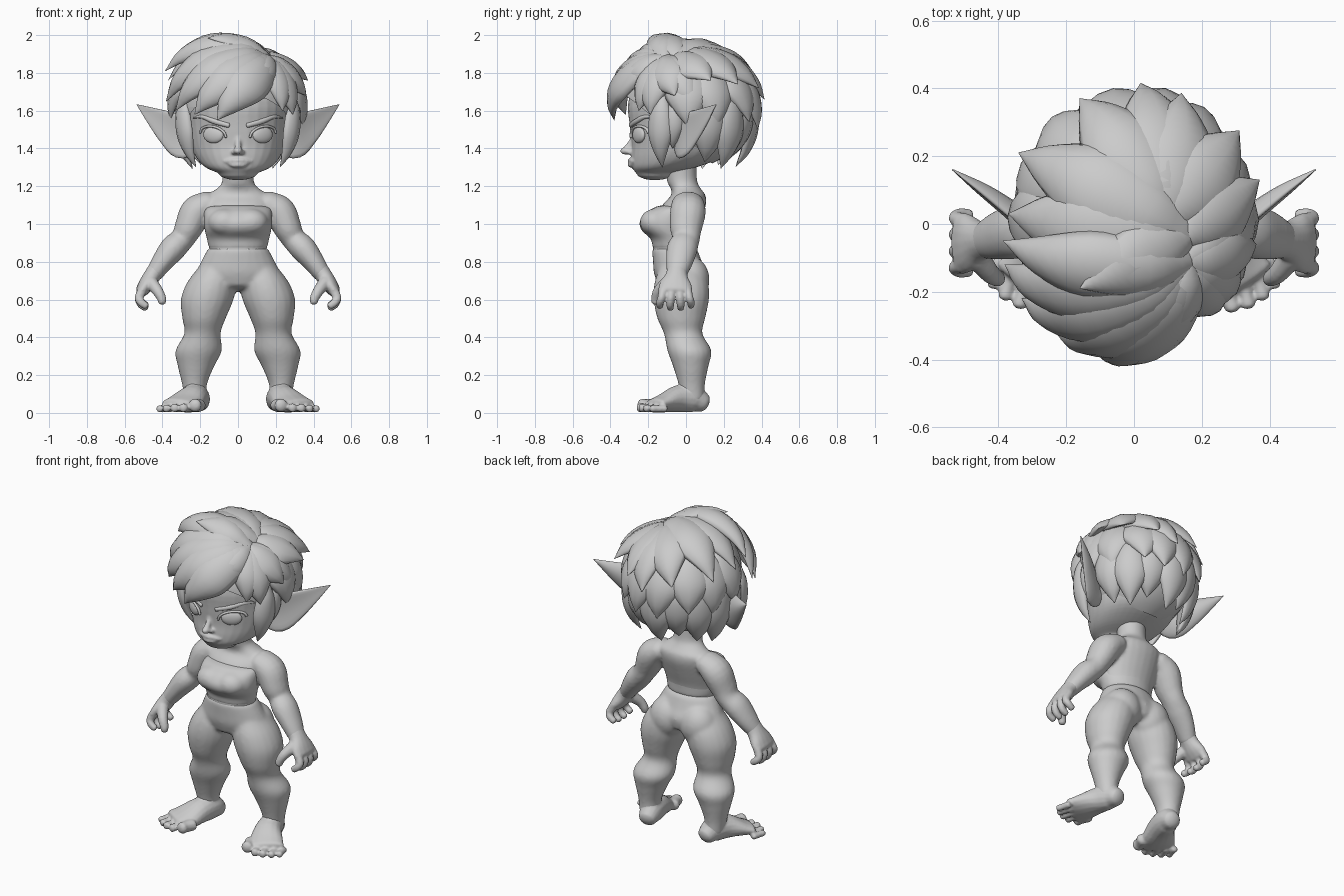
import bpy, bmesh, math, random
from mathutils import Vector, Matrix

random.seed(4)
X, Y, Z = Vector((1, 0, 0)), Vector((0, 1, 0)), Vector((0, 0, 1))


def loft(bm, pts, side, axis=None, n=16, sub=4, bend=0.0, cap=0.6, mirror=False):
    """Smooth tube through (x, y, z, half_width, half_depth) stations with rounded ends."""
    P = [Vector(p) for p in pts]
    E = [2 * P[0] - P[1]] + P + [2 * P[-1] - P[-2]]
    S = []
    for i in range(1, len(E) - 2):
        p0, p1, p2, p3 = E[i - 1:i + 3]
        for k in range(sub):
            t = k / sub
            S.append(0.5 * (2 * p1 + (p2 - p0) * t + (2 * p0 - 5 * p1 + 4 * p2 - p3) * t * t
                            + (3 * p1 - p0 - 3 * p2 + p3) * t ** 3))
    S.append(P[-1])
    C = [Vector(s[:3]) for s in S]
    rings = []
    for i, s in enumerate(S):
        t = axis or (C[min(i + 1, len(C) - 1)] - C[max(i - 1, 0)]).normalized()
        u = side(C[i], t) if callable(side) else side
        u = (u - t * u.dot(t)).normalized()
        rings.append((C[i], t, u, max(s[3], .001), max(s[4], .001)))

    def ends(r, sign):
        c, t, u, a, b = r
        return [(c + t * sign * min(a, b) * cap * math.sin(math.radians(d)), t, u,
                 a * math.cos(math.radians(d)), b * math.cos(math.radians(d))) for d in (30, 58, 80)]
    rings = ends(rings[0], -1)[::-1] + rings + ends(rings[-1], 1)
    for sx in ((1, -1) if mirror else (1,)):
        V = []
        for c, t, u, a, b in rings:
            v = t.cross(u)
            row = []
            for k in range(n):
                q = 2 * math.pi * k / n
                p = c + u * a * math.cos(q) + v * (b * math.sin(q) + bend * a * math.cos(q) ** 2)
                row.append(bm.verts.new((p.x * sx, p.y, p.z)))
            V.append(row)
        for r0, r1 in zip(V, V[1:]):
            for k in range(n):
                bm.faces.new((r0[k], r0[(k + 1) % n], r1[(k + 1) % n], r1[k]))
        bm.faces.new(V[0])
        bm.faces.new(V[-1])


def ball(bm, loc, size, rot=0.0, mirror=False):
    for sx in ((1, -1) if mirror else (1,)):
        m = (Matrix.Translation((loc[0] * sx, loc[1], loc[2])) @ Matrix.Rotation(rot * sx, 4, 'Z')
             @ Matrix.Diagonal((*size, 1)))
        bmesh.ops.create_uvsphere(bm, u_segments=24, v_segments=16, radius=1, matrix=m)


def finish(bm, name, voxel=0, smooth=3):
    bmesh.ops.recalc_face_normals(bm, faces=bm.faces)
    me = bpy.data.meshes.new(name)
    bm.to_mesh(me)
    bm.free()
    me.shade_smooth()
    ob = bpy.data.objects.new(name, me)
    bpy.context.collection.objects.link(ob)
    if voxel:  # fuse the overlapping volumes into one skin
        r = ob.modifiers.new("fuse", 'REMESH')
        r.mode, r.voxel_size, r.use_smooth_shade = 'VOXEL', voxel, True
        s = ob.modifiers.new("soften", 'SMOOTH')
        s.factor, s.iterations = 0.5, smooth
    return ob


# Torso with neck and arms
bm = bmesh.new()
loft(bm, [(0, -.05, .80, .15, .10), (0, -.065, .86, .152, .11), (0, -.06, .93, .163, .11),
          (0, -.04, 1.02, .178, .12), (0, -.01, 1.10, .182, .115), (0, .012, 1.15, .17, .092),
          (0, 0, 1.185, .115, .08), (0, -.02, 1.225, .084, .08), (0, -.03, 1.32, .085, .085)],
     X, axis=Z, n=24, cap=.3)
loft(bm, [(.15, .01, 1.115, .085, .065), (.22, .01, 1.065, .095, .085), (.262, 0, .98, .086, .075),
          (.295, 0, .92, .073, .064), (.345, -.02, .87, .082, .07), (.40, -.035, .80, .072, .058),
          (.445, -.05, .735, .054, .046)], Y, mirror=True)
finish(bm, "torso_and_arms", .01, 6)

# Strapless top
bm = bmesh.new()
loft(bm, [(0, -.065, .87, .155, .113), (0, -.068, .92, .166, .118), (0, -.09, .965, .177, .145),
          (0, -.095, 1.01, .182, .153), (0, -.075, 1.06, .181, .14), (0, -.055, 1.085, .175, .118)],
     X, axis=Z, n=24, cap=.15)
ball(bm, (.07, -.16, 1.01), (.09, .085, .072), mirror=True)
finish(bm, "strapless_top", .01, 14)

# Hands
bm = bmesh.new()
loft(bm, [(.43, -.046, .76, .054, .047), (.455, -.05, .725, .06, .045), (.485, -.055, .68, .085, .042),
          (.51, -.057, .645, .092, .034)], Y, mirror=True)
for y0, y1, dz in ((-.12, -.138, .01), (-.077, -.083, 0), (-.035, -.028, 0), (.008, .026, .012)):
    loft(bm, [(.505, y0, .65, .024, .026), (.524, (y0 + y1) / 2, .61, .022, .024),
              (.513, y1, .575 + dz, .021, .022), (.487, y1, .556 + dz, .019, .02)], Y, n=10, mirror=True)
loft(bm, [(.46, -.10, .69, .036, .036), (.425, -.145, .645, .03, .03), (.404, -.16, .605, .025, .025),
          (.402, -.163, .585, .021, .021)], Y, n=10, mirror=True)
finish(bm, "hands", .007, 3)

# Hips and legs
bm = bmesh.new()
loft(bm, [(0, -.025, .68, .2, .125), (0, -.03, .74, .22, .14), (0, -.045, .80, .196, .13),
          (0, -.06, .865, .162, .12)], X, axis=Z, n=24, cap=.25)
ball(bm, (.105, .02, .705), (.115, .105, .125), mirror=True)
loft(bm, [(.225, .035, .07, .06, .065), (.23, .03, .15, .066, .07), (.222, .025, .25, .098, .095),
          (.208, .018, .33, .123, .117), (.188, -.015, .42, .096, .102), (.18, -.025, .5, .115, .127),
          (.163, -.025, .6, .14, .147), (.14, -.025, .69, .13, .142), (.12, -.03, .77, .09, .11)],
     X, axis=Z, n=20, cap=.4, mirror=True)
finish(bm, "hips_and_legs", .01, 10)

# Feet and toes
bm = bmesh.new()
loft(bm, [(.228, .033, .06, .055, .06), (.23, .03, .17, .064, .068)], X, axis=Z, mirror=True)
loft(bm, [(.205, .09, .055, .055, .053), (.215, .04, .075, .068, .073), (.24, -.04, .075, .08, .072),
          (.28, -.12, .052, .1, .05), (.31, -.17, .04, .108, .036)], X, mirror=True)
for x, y, r in ((.228, -.235, .04), (.29, -.247, .027), (.337, -.237, .026), (.38, -.213, .024), (.415, -.18, .022)):
    loft(bm, [(x - .02, y + .07, r, r, r * .9), (x - .006, y + .025, r, r * .8, r * .85), (x, y, r, r * .9, r * .9)],
         X, n=10, mirror=True)
finish(bm, "feet", .0075, 3)

# Head with nose and lips
bm = bmesh.new()
loft(bm, [(0, -.165, 1.27, .105, .10), (0, -.115, 1.3, .172, .17), (0, -.055, 1.35, .22, .235),
          (0, -.02, 1.42, .25, .268), (0, 0, 1.52, .268, .298), (0, .01, 1.65, .28, .315),
          (0, .01, 1.78, .23, .25), (0, .01, 1.86, .1, .12)], X, axis=Z, n=32, cap=.38)
ball(bm, (0, -.316, 1.387), (.024, .033, .02))
ball(bm, (.02, -.293, 1.38), (.017, .022, .014), mirror=True)
loft(bm, [(0, -.272, 1.49, .018, .016), (0, -.284, 1.44, .016, .018), (0, -.312, 1.395, .019, .022)], X, n=10)
for z, r, w in ((1.336, .013, .07), (1.313, .014, .06)):
    loft(bm, [(-w, -.278, 1.33, .005, .006), (-w / 2, -.29, z, r * .8, r * .8), (0, -.296, z, r, r),
              (w / 2, -.29, z, r * .8, r * .8), (w, -.278, 1.33, .005, .006)], Z, n=10)
finish(bm, "head", .0075, 3)


def face_y(x, rx=.262, ry=.288):
    return -.008 - ry * math.sqrt(max(0, 1 - (x / rx) ** 2))


# Eyes, lash lines and brows
bm = bmesh.new()
ball(bm, (.13, face_y(.13) + .008, 1.472), (.06, .02, .044), .5, mirror=True)
finish(bm, "eyes")
bm = bmesh.new()
loft(bm, [(.132 + .068 * math.cos(q), face_y(.132 + .068 * math.cos(q)) - .004,
           1.472 + .012 * math.cos(q) + .044 * math.sin(q), .009, .007)
          for q in [math.pi * k / 6 for k in range(7)]], Y, n=8, mirror=True)
finish(bm, "lash_lines")
bm = bmesh.new()
loft(bm, [(.05, -.293, 1.522, .013, .01), (.13, -.262, 1.545, .015, .011), (.19, -.214, 1.568, .011, .01),
          (.235, -.155, 1.562, .003, .004)], Z, n=8, mirror=True)
finish(bm, "brows")

# Long pointed ears, cupped toward the front
bm = bmesh.new()
loft(bm, [(.22, -.03, 1.45, .075, .035), (.28, -.01, 1.457, .112, .03), (.36, .045, 1.51, .09, .024),
          (.44, .10, 1.565, .052, .018), (.535, .16, 1.632, .002, .002)], Z, n=20, bend=.25, mirror=True)
finish(bm, "ears")

# Hair cap, trimmed along the hairline
HC, HR = Vector((0, .005, 1.62)), Vector((.32, .345, .325))
bm = bmesh.new()
ball(bm, HC, HR)
bmesh.ops.bisect_plane(bm, geom=bm.verts[:] + bm.edges[:] + bm.faces[:], plane_co=(0, -.33, 1.69),
                       plane_no=(0, .30, .38), clear_inner=True)
finish(bm, "hair_cap")

# Pointed hair locks that follow the cap and flare away at the tip
bm = bmesh.new()


def lock(root, tip, w, th=.034, flare=1.7, mirror=False):
    d = [Vector([(p[i] - HC[i]) / HR[i] for i in range(3)]) for p in (root, tip)]
    f0, f1 = d[0].length, d[1].length
    pts = []
    for t, wa, wb in ((0, .4, .4), (.25, .85, .9), (.55, 1, 1), (.8, .55, .7), (1, .01, .03)):
        u = d[0].normalized().slerp(d[1].normalized(), t) * (f0 + (f1 - f0) * t ** flare)
        pts.append((*[HC[i] + HR[i] * u[i] for i in range(3)], w * wa, th * wb))
    loft(bm, pts, lambda p, t: t.cross(p - HC), n=12, bend=.25, mirror=mirror)


part = (.16, -.12, 1.88)
# fringe swept to one side
for tip, w in (((-.11, -.38, 1.55), .13), ((-.23, -.32, 1.58), .13), ((-.33, -.22, 1.60), .12),
               ((-.38, -.12, 1.65), .12), ((-.385, -.05, 1.81), .11), ((-.02, -.37, 1.67), .12),
               ((.08, -.33, 1.73), .09)):
    lock(part, tip, w, .045, 1.0)
# shorter side of the parting
for tip, w in (((.235, -.25, 1.60), .09), ((.29, -.19, 1.58), .1), ((.36, -.06, 1.68), .11), ((.35, .05, 1.62), .11)):
    lock(part, tip, w, .036)
# crown tufts
for tip, w in (((-.16, -.19, 1.985), .11), ((-.37, .03, 1.76), .13), ((-.34, .21, 1.74), .13), ((.37, .13, 1.76), .11)):
    lock((.16, -.04, 1.90), tip, w, .03)
# sideburns
lock((.29, -.13, 1.68), (.222, -.125, 1.30), .07, .03, mirror=True)
lock((.30, -.06, 1.66), (.262, -.07, 1.40), .06, .03, mirror=True)
# upper back tier, fanning out from the off-centre crown
for tip in ((-.16, .37, 1.72), (.02, .415, 1.66), (.14, .385, 1.72), (.31, .275, 1.74)):
    lock((.10, .02, 1.92), tip, .13, .036)
# two lower tiers of pointed ends
for count, a0, a1, z, r, zr, w in ((8, 4, 176, 1.52, (.355, .395), 1.86, .125),
                                   (7, 20, 160, 1.32, (.26, .265), 1.70, .105)):
    for i in range(count):
        a = math.radians(a0 + (a1 - a0) * i / (count - 1) + random.uniform(-4, 4))
        k = random.uniform(.95, 1.03)
        c, s = math.cos(a), math.sin(a)
        rr = math.sqrt(max(0, 1 - ((zr - HC.z) / HR.z) ** 2))
        lock((c * HR.x * rr, s * HR.y * rr, zr), (c * r[0] * k, s * r[1] * k, z + random.uniform(-.04, .04)), w)
finish(bm, "hair_locks")
